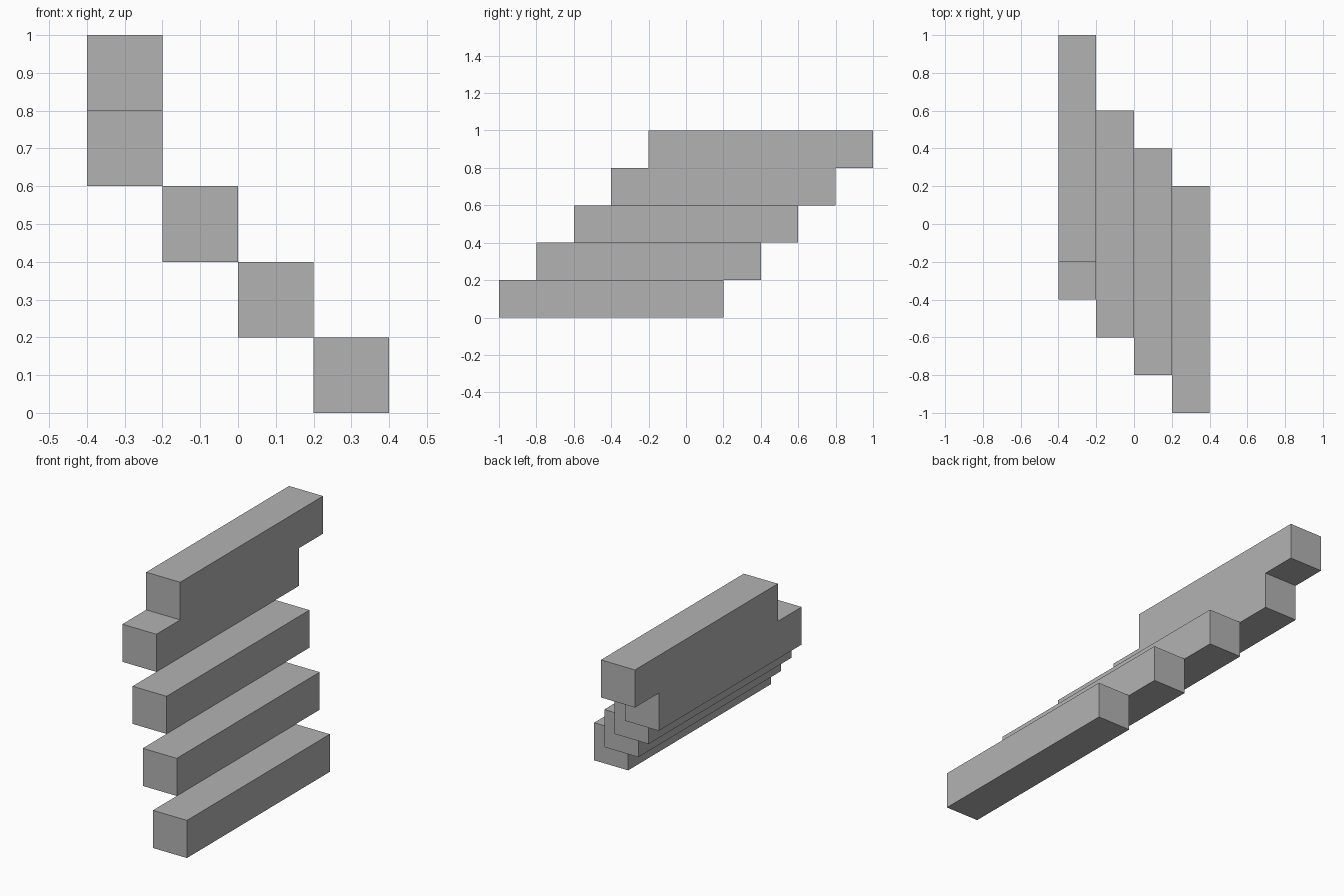
import bpy
import bmesh

default_cube = bpy.data.objects.get("Cube")
if default_cube:
    bpy.data.objects.remove(default_cube, do_unlink=True)

SIZE = 0.2      # height and width of every bar
LENGTH = 1.2    # length of every bar

grey = bpy.data.materials.new("plain_grey")
grey.use_nodes = True
colour = (0.45, 0.45, 0.45, 1)
grey.diffuse_color = colour
grey.node_tree.nodes["Principled BSDF"].inputs["Base Color"].default_value = colour


def extrude_profile(name, profile, x_min):
    """Extrude a closed (y, z) outline by one bar width along x."""
    bm = bmesh.new()
    face = bm.faces.new([bm.verts.new((x_min, y, z)) for y, z in profile])
    result = bmesh.ops.extrude_face_region(bm, geom=[face])
    moved = [v for v in result["geom"] if isinstance(v, bmesh.types.BMVert)]
    bmesh.ops.translate(bm, verts=moved, vec=(SIZE, 0, 0))
    bmesh.ops.recalc_face_normals(bm, faces=bm.faces[:])
    mesh = bpy.data.meshes.new(name)
    bm.to_mesh(mesh)
    bm.free()
    mesh.materials.append(grey)
    obj = bpy.data.objects.new(name, mesh)
    bpy.context.collection.objects.link(obj)
    return obj


# Three lower bars, each one step up, back and to the right
for i, name in enumerate(("bottom_bar", "second_bar", "third_bar")):
    y, z = -1 + i * SIZE, i * SIZE
    outline = [(y, z), (y + LENGTH, z), (y + LENGTH, z + SIZE), (y, z + SIZE)]
    extrude_profile(name, outline, SIZE - i * SIZE)

# Two top bars stacked into one stepped block
y, z = -0.4, 0.6
end = y + LENGTH
outline = [(y, z), (end, z), (end, z + SIZE), (end + SIZE, z + SIZE),
           (end + SIZE, z + 2 * SIZE), (y + SIZE, z + 2 * SIZE),
           (y + SIZE, z + SIZE), (y, z + SIZE)]
extrude_profile("top_stepped_bar", outline, -2 * SIZE)
